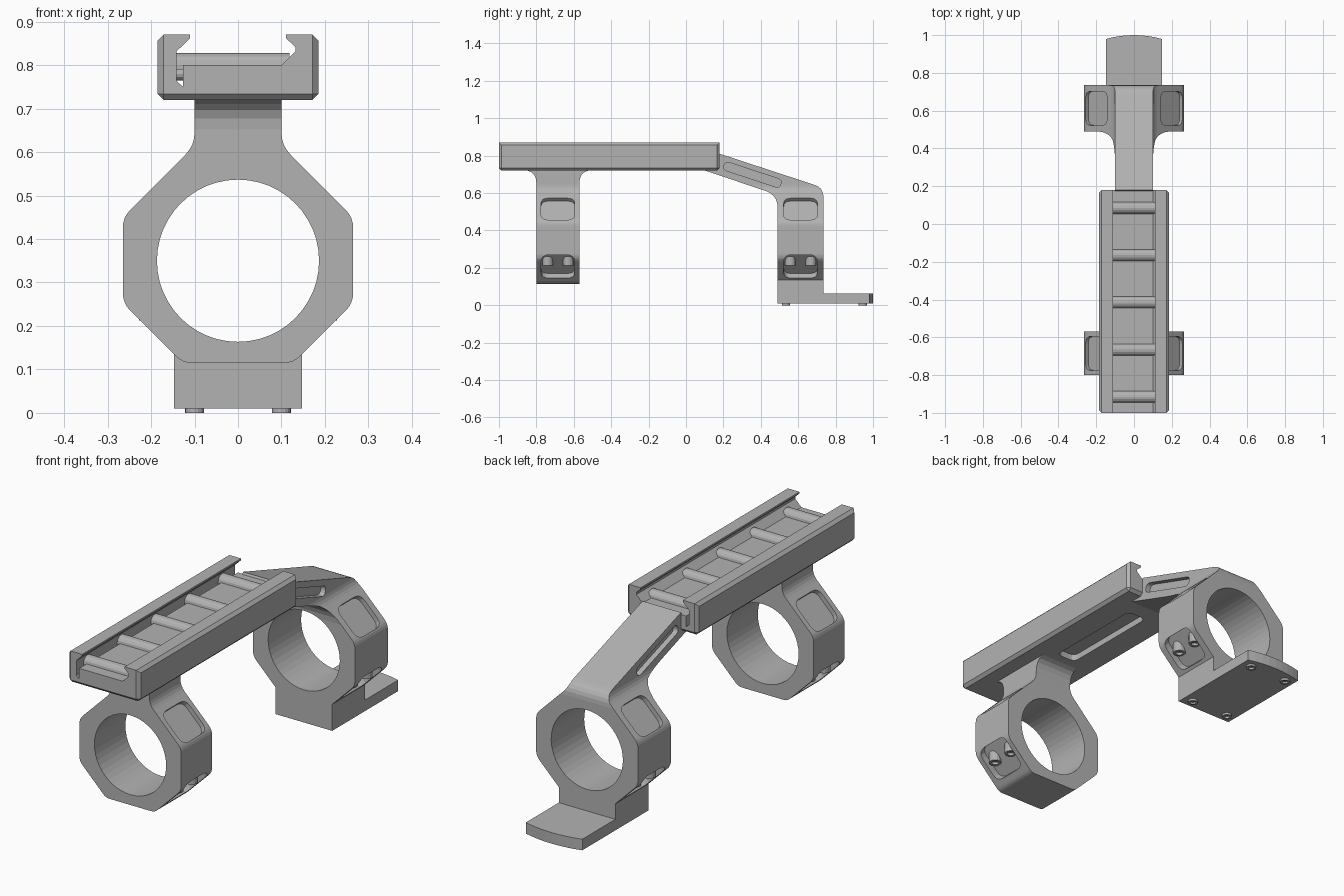
import bpy, bmesh
from math import pi, cos, sin, radians
from mathutils import Vector

cube = bpy.data.objects.get("Cube")
if cube:
    bpy.data.objects.remove(cube, do_unlink=True)

metal = bpy.data.materials.new("plain_grey")
metal.use_nodes = True
GREY = (0.45, 0.45, 0.45, 1)
metal.diffuse_color = GREY
metal.node_tree.nodes["Principled BSDF"].inputs["Base Color"].default_value = GREY

X, Y, Z = Vector((1, 0, 0)), Vector((0, 1, 0)), Vector((0, 0, 1))


def rounded(points, steps=4):
    """Polygon whose corners (u, v, cut) are blended by a short curve."""
    out = []
    for i, p in enumerate(points):
        c = Vector(p[:2])
        cut = p[2] if len(p) > 2 else 0
        if not cut:
            out.append(c)
            continue
        a = c + (Vector(points[i - 1][:2]) - c).normalized() * cut
        b = c + (Vector(points[(i + 1) % len(points)][:2]) - c).normalized() * cut
        for k in range(steps + 1):
            t = k / steps
            out.append(a * (1 - t) ** 2 + c * 2 * t * (1 - t) + b * t * t)
    return out


def rect(w, h, cut):
    return rounded([(-w / 2, -h / 2, cut), (w / 2, -h / 2, cut),
                    (w / 2, h / 2, cut), (-w / 2, h / 2, cut)])


def circle(r, n):
    return [(r * cos(2 * pi * i / n), r * sin(2 * pi * i / n)) for i in range(n)]


def prism(name, pts, lo, hi, u=X, v=Y, w=Z, at=(0, 0, 0), socket=None):
    """Extrude a profile in plane u, v along w from lo to hi."""
    bm = bmesh.new()
    at = Vector(at)
    ends = [[bm.verts.new(at + u * p[0] + v * p[1] + w * d) for p in pts] for d in (lo, hi)]
    n = len(pts)
    bottom = bm.faces.new(ends[0])
    bm.faces.new(ends[1])
    for i in range(n):
        j = (i + 1) % n
        bm.faces.new((ends[0][i], ends[0][j], ends[1][j], ends[1][i]))
    bmesh.ops.recalc_face_normals(bm, faces=bm.faces)
    if socket:
        bmesh.ops.inset_individual(bm, faces=[bottom], thickness=socket, depth=0)
        bmesh.ops.inset_individual(bm, faces=[bottom], thickness=0.001, depth=-socket)
    mesh = bpy.data.meshes.new(name)
    bm.to_mesh(mesh)
    bm.free()
    mesh.materials.append(metal)
    ob = bpy.data.objects.new(name, mesh)
    bpy.context.collection.objects.link(ob)
    return ob


def boolean(ob, tool, mode="DIFFERENCE"):
    mod = ob.modifiers.new(mode.lower(), "BOOLEAN")
    mod.operation, mod.object, mod.solver = mode, tool, "EXACT"
    bpy.context.view_layer.objects.active = ob
    bpy.ops.object.modifier_apply(modifier=mod.name)
    bpy.data.objects.remove(tool, do_unlink=True)


# Octagonal ring outline with neck, seen from the front
half = [(0.127, 0.115, 0.02), (0.265, 0.252, 0.025), (0.265, 0.45, 0.025),
        (0.1, 0.615, 0.03), (0.1, 0.9)]
outline = rounded(half + [(-p[0],) + p[1:] for p in reversed(half)])


def ring_body(name, side, y0, y1):
    body = prism(name, outline, y0 - 0.5, y1 + 0.5, X, Z, Y)
    boolean(body, prism("side_cut", rounded(side, 5), -0.4, 0.4, Y, Z, X), "INTERSECT")
    boolean(body, prism("bore", circle(0.1865, 48), y0 - 0.1, y1 + 0.1, X, Z, Y, (0, 0, 0.35)))
    mid = (y0 + y1) / 2
    for s in (1, -1):
        # Recesses on the upper and lower sloped faces
        for up, z, x, deep in ((1, 0.515, 0.2, 0.022), (-1, 0.203, 0.216, 0.035)):
            normal = Vector((s, 0, up)).normalized()
            along = Vector((-s, 0, up)).normalized()
            boolean(body, prism("recess", rect(0.18, 0.163, 0.04), -deep, 0.06,
                                Y, along, normal, (s * x, mid, z)))
        # Pair of clamp screws in the lower recess
        for dy in (-0.055, 0.055):
            prism("clamp_screw", circle(0.028, 16), 0.212, 0.262,
                  at=(s * 0.2, mid + dy, 0), socket=0.012)
    return body


# Front ring, neck flaring into the rail
ring_body("front_ring", [(-0.8, 0.1), (-0.57, 0.1), (-0.57, 0.722, 0.07), (-0.48, 0.722),
                         (-0.48, 0.74), (-0.88, 0.74), (-0.88, 0.722), (-0.8, 0.722, 0.07)],
          -0.8, -0.57)

# Rear ring with its sloping arm
rear = ring_body("rear_ring_and_arm",
                 [(0.49, 0.1), (0.735, 0.1), (0.735, 0.628, 0.05), (0.18, 0.81), (0.17, 0.79),
                  (0.1, 0.79), (0.08, 0.727), (0.49, 0.59, 0.07)], 0.49, 0.735)
slope = Vector((0, cos(radians(18.2)), -sin(radians(18.2))))
for s in (1, -1):
    boolean(rear, prism("arm_slot", rect(0.32, 0.046, 0.023), 0.075, 0.15,
                        slope, slope.cross(X), X * s, (0, 0.355, 0.698)))

# Foot block and rear plate with a curved end
prism("foot_block", [(-0.147, 0.49), (0.147, 0.49), (0.147, 0.735), (-0.147, 0.735)], 0.01, 0.14)
arc = [(0.147 * k / 4, 1.0 - 0.02 * (k / 4) ** 2) for k in range(4, -5, -1)]
prism("foot_plate", [(-0.147, 0.6), (0.147, 0.6)] + arc, 0.01, 0.062)
for x in (-0.1, 0.1):
    for y in (0.535, 0.945):
        prism("foot_screw", circle(0.022, 16), 0, 0.02, at=(x, y, 0), socket=0.009)

# Top rail: jaws either side of a floor, with a narrow clamp slot
rail = prism("rail", [(-0.185, 0.72), (0.185, 0.72), (0.185, 0.87), (0.11, 0.87), (0.11, 0.862),
                      (0.132, 0.842), (0.132, 0.832), (0.1, 0.8), (-0.126, 0.8), (-0.126, 0.75),
                      (-0.141, 0.763), (-0.141, 0.832), (-0.11, 0.862), (-0.11, 0.87),
                      (-0.185, 0.87)], -1.0, 0.18, X, Z, Y)
bm = bmesh.new()
bm.from_mesh(rail.data)
outer = [e for e in bm.edges
         if all(abs(v.co.x) > 0.18 for v in e.verts) or all(v.co.z < 0.725 for v in e.verts)]
bmesh.ops.bevel(bm, geom=outer, offset=0.014, segments=1, affect="EDGES")
bm.to_mesh(rail.data)
bm.free()
boolean(rail, prism("underside_recess", rect(0.1, 0.5, 0.03), 0.7, 0.75, at=(0, -0.23, 0)))

# Round cross bars and the clamp rods under them
for i in range(5):
    y = -0.915 + 0.25 * i
    bar = [(0.031 * cos(pi * k / 8), 0.028 * sin(pi * k / 8)) for k in range(9)]
    prism("cross_bar", [(0.031, -0.01)] + bar + [(-0.031, -0.01)], -0.141, 0.118,
          Y, Z, X, (0, y, 0.8))
    prism("clamp_rod", circle(0.015, 12), -0.15, -0.12, Y, Z, X, (0, y, 0.78))
